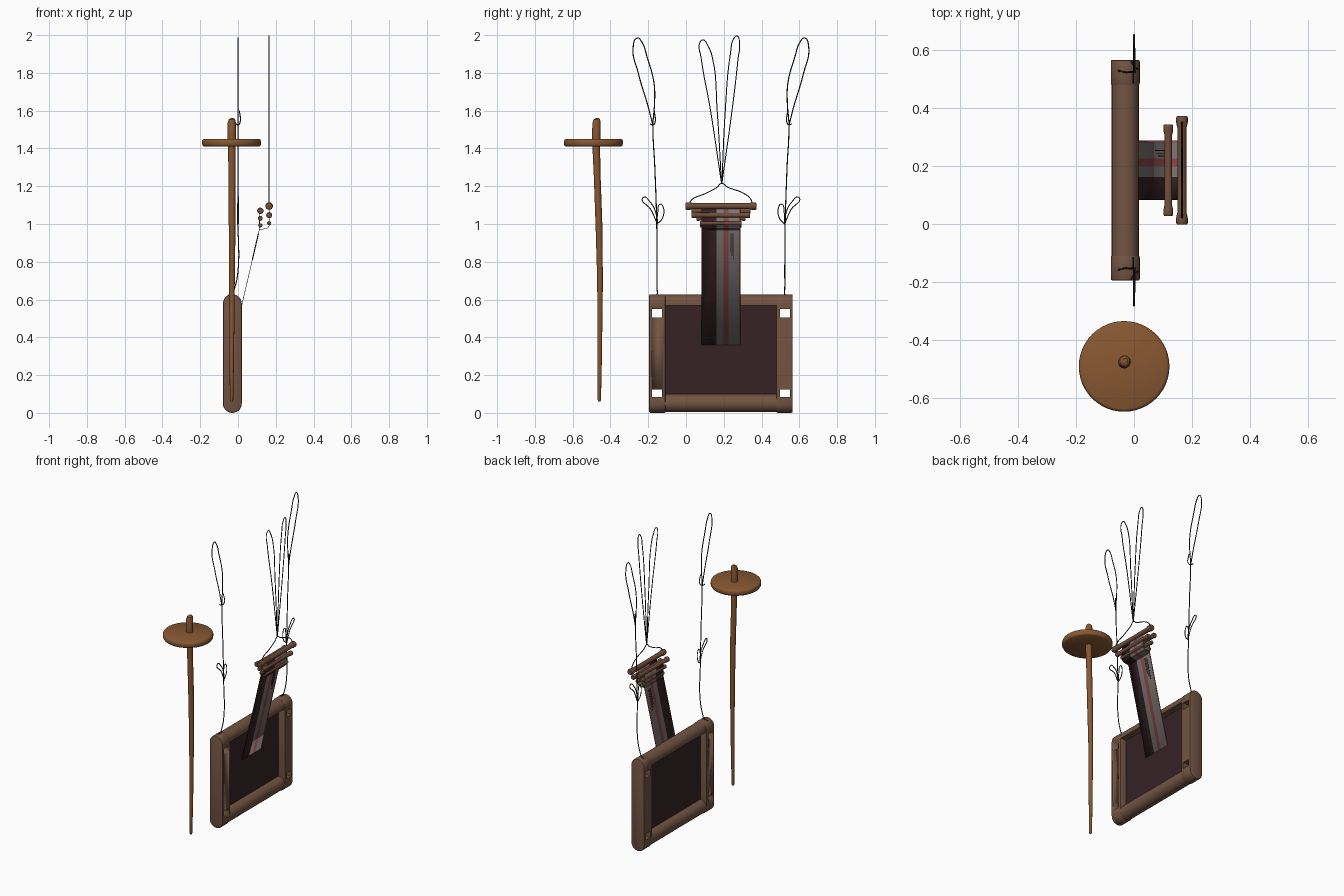
import bpy, bmesh, math
from mathutils import Vector

if "Cube" in bpy.data.objects:
    bpy.data.objects.remove(bpy.data.objects["Cube"])


def material(name, r, g, b):
    m = bpy.data.materials.new(name)
    m.diffuse_color = [(c / 255 / 12.92 if c < 10 else ((c / 255 + .055) / 1.055) ** 2.4)
                       for c in (r, g, b)] + [1]
    m.use_nodes = True
    m.node_tree.nodes["Principled BSDF"].inputs["Base Color"].default_value = m.diffuse_color
    return m


FRAME = material("dull_brown_wood", 114, 84, 66)
BAR = material("bar_wood", 114, 78, 58)
SPINDLE = material("warm_brown_wood", 136, 88, 50)
DARK = material("dark_cloth", 54, 34, 37)
GREY = material("grey_cloth", 124, 116, 117)
RED = material("red_cloth", 142, 70, 72)
STRING = material("dark_string", 36, 31, 26)

MID_Y = 0.185      # the loom is symmetric about this plane
MID_X = -0.03


def finish(name, bm, mats, angle=35):
    bmesh.ops.recalc_face_normals(bm, faces=bm.faces[:])
    me = bpy.data.meshes.new(name)
    bm.to_mesh(me)
    bm.free()
    for m in mats:
        me.materials.append(m)
    me.shade_smooth()
    me.set_sharp_from_angle(angle=math.radians(angle))
    ob = bpy.data.objects.new(name, me)
    bpy.context.collection.objects.link(ob)
    return ob


def turned(name, stations, axis, mat, n=20):
    """Closed round body through (x, y, z, radius) stations, rings square to axis."""
    bm = bmesh.new()
    rings = []
    for x, y, z, r in stations:
        ring = []
        for i in range(n):
            a = 2 * math.pi * i / n
            c, s = r * math.cos(a), r * math.sin(a)
            off = (c, s, 0) if axis == 'z' else (c, 0, s)
            ring.append(bm.verts.new(Vector((x, y, z)) + Vector(off)))
        rings.append(ring)
    for a, b in zip(rings, rings[1:]):
        for i in range(n):
            bm.faces.new((a[i], a[(i + 1) % n], b[(i + 1) % n], b[i]))
    bm.faces.new(rings[0])
    bm.faces.new(rings[-1])
    return finish(name, bm, [mat])


def prism(name, outline, y0, y1, mat, bevel=0):
    """Extrude an xz outline along y, optionally easing the end edges."""
    bm = bmesh.new()
    f = bm.faces.new([bm.verts.new((x, y0, z)) for x, z in outline])
    res = bmesh.ops.extrude_face_region(bm, geom=[f])
    bmesh.ops.translate(bm, vec=(0, y1 - y0, 0),
                        verts=[v for v in res['geom'] if isinstance(v, bmesh.types.BMVert)])
    if bevel:
        ends = [e for e in bm.edges if abs(e.verts[0].co.y - e.verts[1].co.y) < 1e-5]
        bmesh.ops.bevel(bm, geom=ends, offset=bevel, segments=2, affect='EDGES', profile=.5)
    return finish(name, bm, [mat])


def box(bm, x0, x1, y0, y1, z0, z1):
    vs = bmesh.ops.create_cube(bm, size=1)['verts']
    for v in vs:
        v.co = ((x0, x1)[v.co.x > 0], (y0, y1)[v.co.y > 0], (z0, z1)[v.co.z > 0])


def string(name, paths, r=0.003):
    cu = bpy.data.curves.new(name, 'CURVE')
    cu.dimensions = '3D'
    cu.bevel_depth, cu.bevel_resolution, cu.resolution_u = r, 1, 6
    cu.use_fill_caps = True
    for pts in paths:
        sp = cu.splines.new('BEZIER')
        sp.bezier_points.add(len(pts) - 1)
        for bp, p in zip(sp.bezier_points, pts):
            bp.co = p
            bp.handle_left_type = bp.handle_right_type = 'AUTO'
    cu.materials.append(STRING)
    ob = bpy.data.objects.new(name, cu)
    bpy.context.collection.objects.link(ob)


def arc(r, cz, a0, a1, n=14):
    return [(MID_X + r * math.cos(math.radians(a0 + (a1 - a0) * i / n)),
             cz + r * math.sin(math.radians(a0 + (a1 - a0) * i / n))) for i in range(n + 1)]


def mirror_y(y, side):
    return y if side < 0 else 2 * MID_Y - y


# Frame: two round-ended side boards with a square hole near each corner
bm = bmesh.new()
for side in (-1, 1):
    ya, yb = sorted((mirror_y(-0.18, side), mirror_y(-0.128, side)))
    for z0, z1 in ((0.083, 0.125), (0.505, 0.55)):
        box(bm, -0.2, 0.15, ya, yb, z0, z1)
cutter = finish("hole_cutter", bm, [FRAME])
cutter.hide_render = True
cutter.hide_viewport = True
cutter.display_type = 'WIRE'
for side, label in ((-1, "near"), (1, "far")):
    ya, yb = sorted((mirror_y(-0.195, side), mirror_y(-0.108, side)))
    board = prism("side_board_" + label, arc(.05, .578, 0, 180) + arc(.05, .05, 180, 360),
                  ya, yb, FRAME, bevel=.007)
    mod = board.modifiers.new("holes", 'BOOLEAN')
    mod.operation, mod.object, mod.solver = 'DIFFERENCE', cutter, 'EXACT'

# Frame rails: half-round on top, full round below
prism("top_rail", arc(.046, .58, 0, 180) + [(MID_X - .046, .568), (MID_X + .046, .568)],
      -0.12, 0.49, FRAME)
turned("bottom_rail", [(MID_X, y, .052, .048) for y in (-0.12, 0.49)], 'y', FRAME, 28)

# Cloth stretched inside the frame
bm = bmesh.new()
box(bm, MID_X - .004, MID_X + .002, -0.12, 0.49, 0.07, 0.58)
finish("frame_cloth", bm, [DARK])

# Striped band: (start, end, colour slot) across y
STRIPES = ((.082, .161, 0), (.161, .198, 1), (.198, .225, 2), (.225, .281, 1), (.281, .288, 2))


def striped_cloth(name, path):
    bm = bmesh.new()
    for y0, y1, slot in STRIPES:
        for (xa, za), (xb, zb) in zip(path, path[1:]):
            f = bm.faces.new([bm.verts.new(p) for p in
                              ((xa, y0, za), (xa, y1, za), (xb, y1, zb), (xb, y0, zb))])
            f.material_index = slot
    bmesh.ops.remove_doubles(bm, verts=bm.verts[:], dist=1e-5)
    ob = finish(name, bm, [DARK, GREY, RED])
    sol = ob.modifiers.new("thickness", 'SOLIDIFY')
    sol.thickness, sol.offset = .003, 0


striped_cloth("striped_band", [(-.029, .36), (.113, .97), (.155, .977), (.165, .99), (.165, 1.09)])
striped_cloth("striped_band_back", [(.113, .97), (.115, 1.07)])

# Fine dark threads on the grey stripe
for i, y in enumerate((.232, .242, .252)):
    z0, z1 = .83 - .02 * (i - 1), .95
    prism("stripe_thread_%d" % i,
          [(.113 + (z - .97) * .2328 + d, z) for z, d in
           ((z0, -.003), (z0, .003), (z1, .003), (z1, -.003))], y, y + .003, STRING)

# Stacked bars, slimmer in the middle
for i, (x, z, r, half) in enumerate(((.165, 1.095, .02, .187), (.165, 1.047, .016, .155),
                                     (.165, 1.004, .011, .11), (.118, 1.07, .017, .157),
                                     (.118, 1.03, .013, .13), (.118, .993, .011, .11))):
    profile = ((-1, .85), (-.97, 1), (-.88, 1), (-.78, .8), (0, .75),
               (.78, .8), (.88, 1), (.97, 1), (1, .85))
    turned("heddle_bar_%d" % i, [(x, MID_Y + t * half, z, r * k) for t, k in profile], 'y', BAR, 16)

# Hanging cords on both sides of the frame, each with a bow and a long loop
for side, label in ((-1, "near"), (1, "far")):
    def at(pts, x=0):
        return [(x, mirror_y(y, side), z) for y, z in pts]
    foot = [(px, mirror_y(y, side), z) for px, y, z in
            ((-.055, -.158, .622), (-.03, -.152, .631), (-.018, -.153, .66), (0, -.153, .75))]
    main = foot + at([(-.155, 1.0), (-.165, 1.3), (-.175, 1.525), (-.166, 1.65), (-.17, 1.75),
                      (-.205, 1.88), (-.235, 1.965), (-.257, 1.985), (-.279, 1.945),
                      (-.25, 1.79), (-.2, 1.62), (-.176, 1.525)])
    bow_out = at([(-.152, 1.0), (-.185, 1.075), (-.228, 1.14), (-.185, 1.11), (-.16, 1.06),
                  (-.152, 1.0)], .003)
    bow_in = at([(-.152, 1.0), (-.15, 1.06), (-.135, 1.105), (-.121, 1.09), (-.125, 1.03),
                 (-.152, 1.0)], -.003)
    tail = [(px, mirror_y(y, side), z) for px, y, z in
            ((-.01, -.19, 1.53), (0, -.175, 1.525), (.01, -.165, 1.535), (.008, -.168, 1.6))]
    string("side_cord_" + label, [main, bow_out, bow_in, tail])

# Cord carrying the bars, ending in two tall loops
X = .165
string("bar_cord", [[(X, y, z) for y, z in pts] for pts in (
    [(.015, 1.1), (.03, 1.128), (.1, 1.16), (.165, 1.195), (.188, 1.215), (.22, 1.195),
     (.3, 1.165), (.34, 1.135), (.355, 1.1)],
    [(.188, 1.215), (.13, 1.6), (.08, 1.88), (.073, 1.96), (.09, 1.975), (.115, 1.945),
     (.14, 1.88), (.165, 1.6), (.188, 1.215)],
    [(.19, 1.215), (.208, 1.6), (.235, 1.9), (.255, 1.985), (.27, 1.996), (.283, 1.96),
     (.275, 1.87), (.25, 1.65), (.19, 1.215)])])

# Spindle: slightly bent tapering shaft through a flat disc
turned("spindle_shaft", [(-.034, -.459, .06, .006), (-.034, -.459, .07, .009),
                         (-.033, -.457, .3, .012), (-.032, -.455, .7, .015),
                         (-.031, -.461, 1.0, .018), (-.032, -.47, 1.25, .018),
                         (-.033, -.475, 1.4, .02), (-.033, -.475, 1.45, .022),
                         (-.033, -.474, 1.535, .022), (-.032, -.472, 1.553, .017),
                         (-.031, -.47, 1.56, .008)], 'z', SPINDLE, 16)
turned("spindle_disc", [(MID_X - .004, -.49, z, r) for z, r in
                        ((1.41, .146), (1.414, .152), (1.422, .156), (1.44, .156),
                         (1.447, .152), (1.45, .146))], 'z', SPINDLE, 48)
